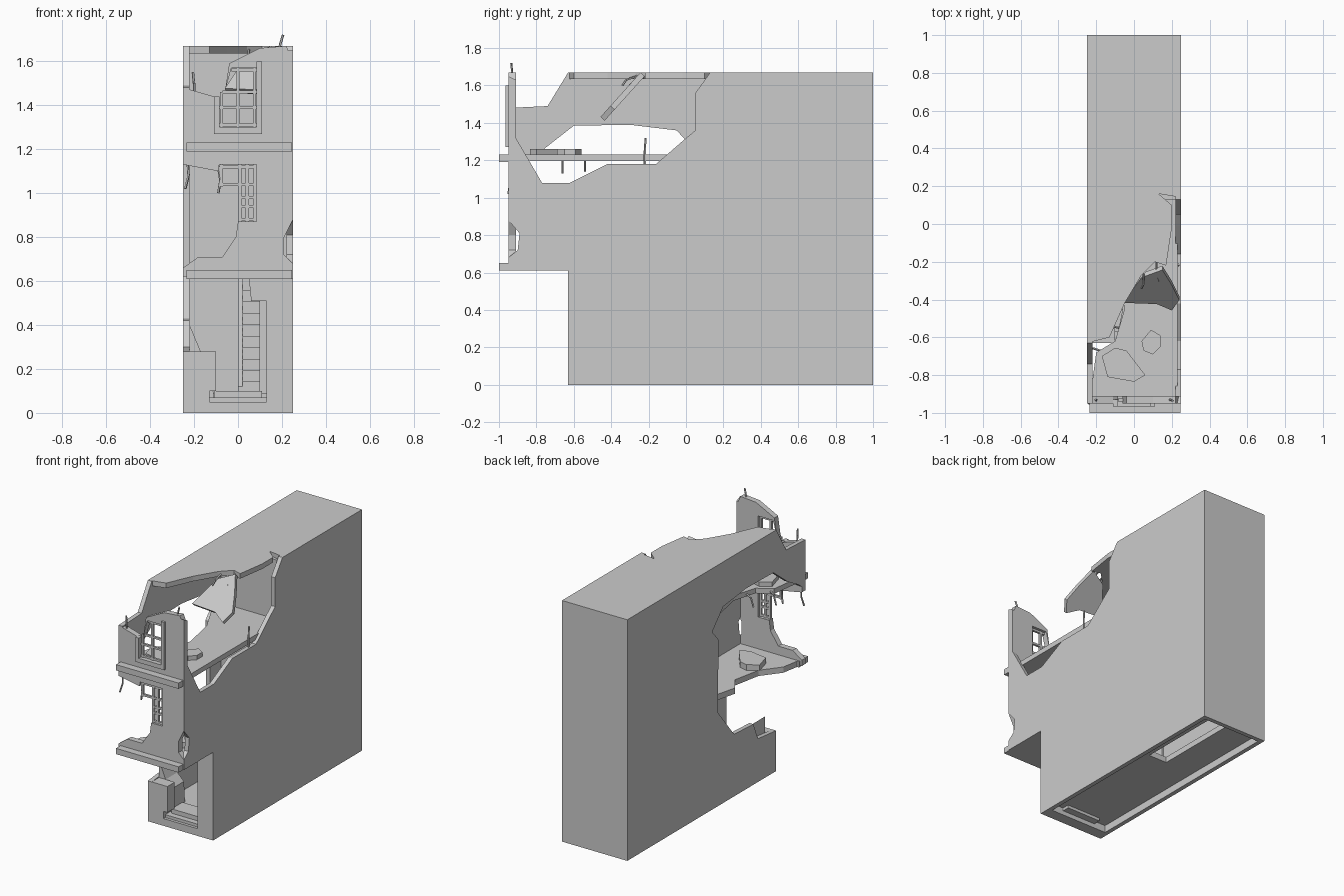
import bpy, bmesh, math
from mathutils import Vector, Matrix


def make(name, bm):
    bmesh.ops.recalc_face_normals(bm, faces=bm.faces[:])
    me = bpy.data.meshes.new(name)
    bm.to_mesh(me)
    bm.free()
    ob = bpy.data.objects.new(name, me)
    bpy.context.collection.objects.link(ob)
    return ob


def prism(name, pts, axis, a, b):
    """Extrude a 2D outline along an axis (outline uses the other two axes in order)."""
    i = 'xyz'.index(axis)
    bm = bmesh.new()
    vs = []
    for p in pts:
        c = list(p)
        c.insert(i, a)
        vs.append(bm.verts.new(c))
    f = bm.faces.new(vs)
    r = bmesh.ops.extrude_face_region(bm, geom=[f])
    d = Vector((0, 0, 0))
    d[i] = b - a
    bmesh.ops.translate(bm, vec=d, verts=[v for v in r['geom'] if isinstance(v, bmesh.types.BMVert)])
    return make(name, bm)


def box(name, x0, x1, y0, y1, z0, z1):
    return prism(name, [(x0, y0), (x1, y0), (x1, y1), (x0, y1)], 'z', z0, z1)


def rod(name, path, r=0.006):
    bm = bmesh.new()
    for p, q in zip(path, path[1:]):
        p, q = Vector(p), Vector(q)
        d = q - p
        m = Matrix.Translation((p + q) / 2) @ d.to_track_quat('Z', 'Y').to_matrix().to_4x4()
        bmesh.ops.create_cone(bm, cap_ends=True, segments=5, radius1=r, radius2=r,
                              depth=d.length, matrix=m)
    return make(name, bm)


# side walls with their broken outlines (y, z)
prism('right_wall', [(-.63, 0), (1, 0), (1, 1.67), (.13, 1.67), (.05, 1.56), (.05, 1.36),
                     (-.01, 1.31), (-.16, 1.18), (-.42, 1.18), (-.62, 1.08), (-.77, 1.08),
                     (-.91, 1.32), (-.91, 1.63), (-.95, 1.65), (-.95, .88), (-.89, .81),
                     (-.9, .72), (-.95, .68), (-.95, .61), (-.63, .61)], 'x', .22, .25)
prism('left_wall', [(-.63, 0), (1, 0), (1, 1.67), (-.63, 1.67), (-.74, 1.49), (-.95, 1.48),
                    (-.95, 1.14), (-.87, 1.2), (-.76, 1.26), (-.6, 1.385), (-.3, 1.39),
                    (-.05, 1.36), (.07, 1.23), (0, 1.15), (.01, .65), (-.17, .43),
                    (-.38, .42), (-.43, .3), (-.63, .28)], 'x', -.25, -.22)
box('back_wall', -.25, .25, .97, 1, 0, 1.67)
box('upper_partition', -.22, .22, .13, .16, .65, 1.64)

# upper front wall, one broken outline around both window openings (x, z)
prism('upper_front_wall', [(-.25, 1.13), (-.25, 1.48), (-.11, 1.44), (-.085, 1.42), (-.085, 1.3),
                           (.085, 1.3), (.085, 1.57), (-.03, 1.57), (-.06, 1.46), (-.04, 1.59),
                           (.1, 1.66), (.22, 1.67), (.25, 1.6), (.25, .88), (.21, .8),
                           (.21, .72), (.25, .68), (.25, .62), (-.25, .62), (-.25, .66),
                           (-.18, .71), (-.07, .71), (-.01, .8), (0, .87), (.085, .87),
                           (.085, 1.13), (-.085, 1.13), (-.09, 1.1)], 'y', -.95, -.91)
# ground floor front wall with doorway
prism('ground_front_wall', [(-.25, 0), (.25, 0), (.25, .61), (.05, .61), (.06, .51), (.13, .51),
                            (.13, .05), (-.13, .05), (-.13, .1), (-.1, .1), (-.1, .28),
                            (-.25, .28)], 'y', -.63, -.55)
prism('broken_porch_side', [(-.22, .05), (-.11, .05), (-.12, .23), (-.17, .28), (-.22, .4)],
      'y', -.55, -.42)
box('porch_right_side', .13, .22, -.55, -.42, .05, .61)

# roof and floor slabs (x, y)
prism('roof', [(-.25, 1), (.25, 1), (.25, .14), (.13, .16), (.2, .1), (.2, -.02), (.17, -.22),
               (.11, -.2), (.04, -.27), (-.05, -.42), (-.13, -.6), (-.25, -.63)],
      'z', 1.635, 1.67)
prism('upper_floor', [(-.23, -.9), (.23, -.9), (.23, .98), (-.23, .98), (-.23, .05), (-.1, -.2),
                      (-.05, -.45), (-.1, -.62), (-.2, -.68)], 'z', 1.195, 1.23)
prism('middle_floor', [(-.23, -.95), (.23, -.95), (.23, .98), (-.23, .98), (-.23, .03),
                       (-.08, -.15), (-.13, -.35), (-.06, -.45), (-.1, -.65), (-.2, -.78)],
      'z', .61, .65)
for n, z in (('upper', 1.19), ('middle', .61)):
    box(n + '_ledge', -.235, .245, -1, -.9, z, z + .04)

# ground floor slab with a stair slot
box('ground_floor_front', -.22, .22, -.5, .32, .05, .09)
box('ground_floor_left', -.22, 0, .32, .97, .05, .09)
box('ground_floor_right', .14, .22, .32, .97, .05, .09)

# entrance steps and inner staircase
box('entrance_step_low', -.13, .13, -.61, -.5, .03, .07)
box('entrance_step_high', -.11, .11, -.57, -.45, .06, .1)
for i in range(10):
    y = -.3 + i * .06
    box('stair_step', .02, .1, y, y + .07, .09 + i * .052, .142 + i * .052)
prism('stair_side', [(-.3, .09), (.3, .09), (.3, .61), (-.3, .12)], 'x', 0, .02)

# window trim and glazing bars
for n, x0, x1, z0, z1 in (('left_trim', -.11, -.085, 1.27, 1.44), ('right_trim', .085, .11, 1.27, 1.6),
                          ('sill_trim', -.11, .11, 1.27, 1.3)):
    box('window_' + n, x0, x1, -.965, -.93, z0, z1)


def bars(name, xs, zs):
    for x, lo, hi in xs:
        box(name + '_upright', x - .007, x + .007, -.94, -.925, lo, hi)
    for z, lo, hi in zs:
        box(name + '_crossbar', lo, hi, -.94, -.925, z - .007, z + .007)


bars('top_window', [(-.075, 1.3, 1.46), (0, 1.3, 1.57), (.075, 1.3, 1.57)],
     [(1.31, -.085, .085), (1.39, -.085, .085), (1.46, -.07, .085), (1.56, -.03, .085)])
bars('middle_window', [(.008, .87, 1.13), (.042, .87, 1.13), (.078, .87, 1.13), (-.075, 1.03, 1.13)],
     [(.88, 0, .085), (.94, 0, .085), (.98, 0, .085), (1.04, -.085, .085), (1.12, -.085, .085)])

# hanging roof chunk
chunk = prism('hanging_roof_chunk', [(-.06, -.22), (.04, -.02), (.15, .04), (.2, -.08), (.24, -.2),
                                     (.2, -.28), (.12, -.23)], 'z', -.03, 0)
chunk.location = (0, -.27, 1.64)
chunk.rotation_euler = (math.radians(48), 0, 0)

# rubble slabs lying on the floors
big = [(-.17, -.7), (-.1, -.655), (-.04, -.67), (.06, -.8), (0, -.835), (-.14, -.81)]
prism('rubble_large', big, 'z', 1.23, 1.26)
prism('rubble_small', [(.04, -.62), (.09, -.56), (.14, -.59), (.14, -.65), (.1, -.69), (.05, -.67)],
      'z', 1.23, 1.26)
prism('floor_rubble', [(x + .06, y + .05) for x, y in big], 'z', .65, .69)

# bent reinforcing rods
for i, path in enumerate([
        [(.2, -.93, 1.62), (.19, -.93, 1.67), (.205, -.935, 1.72)],
        [(-.2, -.93, 1.45), (-.2, -.935, 1.5), (-.205, -.93, 1.55)],
        [(.235, -.22, 1.17), (.235, -.22, 1.25), (.235, -.215, 1.32)],
        [(.12, -.2, 1.65), (.12, -.27, 1.63), (.13, -.3, 1.6)],
        [(.05, -.26, 1.65), (.05, -.32, 1.63), (.04, -.34, 1.6)],
        [(-.23, -.93, 1.15), (-.225, -.94, 1.08), (-.24, -.95, 1.02)],
        [(-.09, -.93, 1.12), (-.08, -.935, 1.06), (-.09, -.93, 1.0)],
        [(-.18, -.67, 1.21), (-.21, -.66, 1.2), (-.23, -.66, 1.13)],
        [(-.08, -.55, 1.21), (-.12, -.54, 1.2), (-.14, -.54, 1.14)]]):
    rod('rebar_%d' % i, path)
